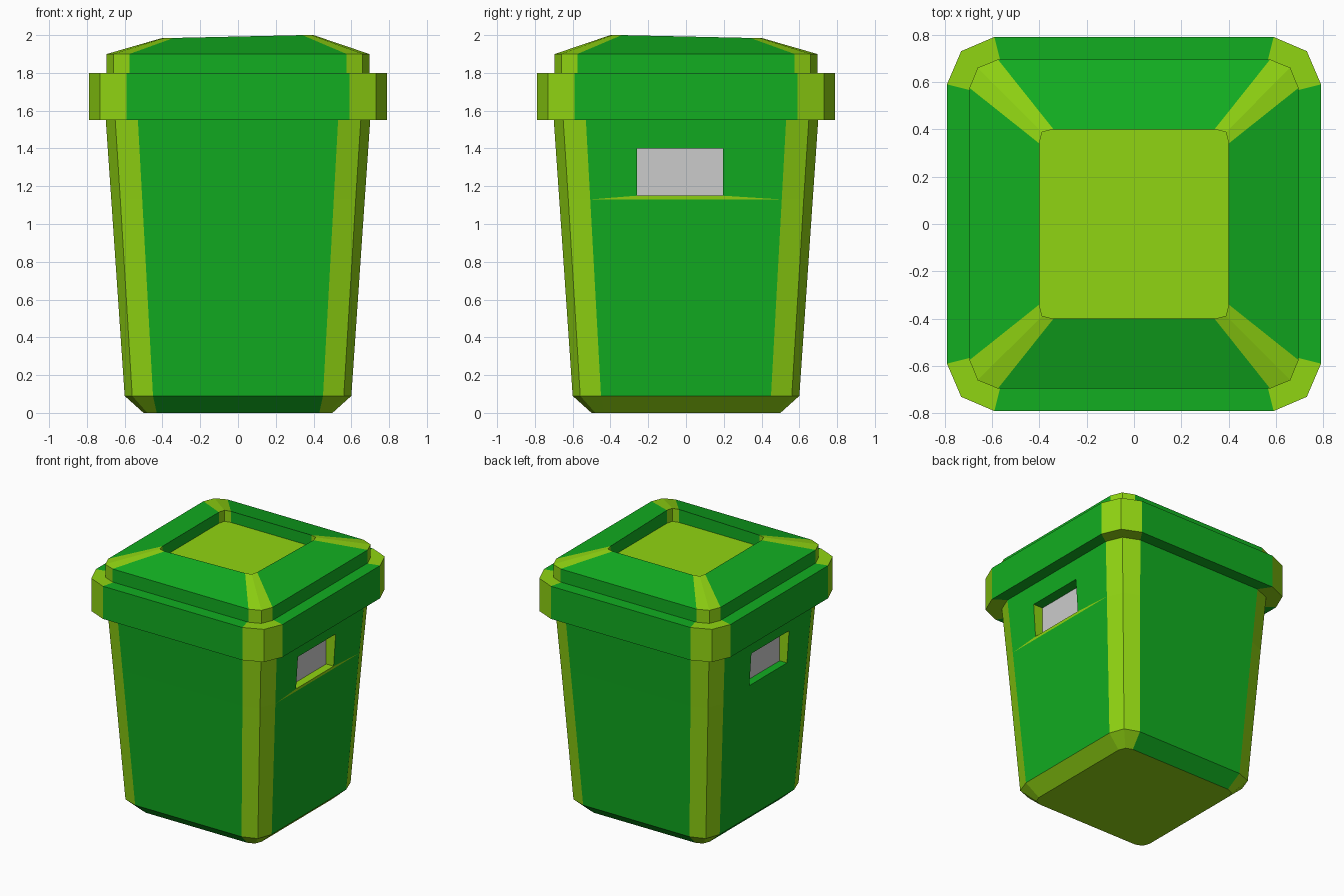
import bpy, bmesh

if "Cube" in bpy.data.objects:
    bpy.data.objects.remove(bpy.data.objects["Cube"])


def material(name, rgb):
    m = bpy.data.materials.new(name)
    m.diffuse_color = (*rgb, 1)
    m.use_nodes = True
    m.node_tree.nodes["Principled BSDF"].inputs["Base Color"].default_value = m.diffuse_color
    return m


GREEN = material("green", (0.006, 0.42, 0.015))
LIME = material("lime", (0.28, 0.66, 0.006))


def ring_points(h, a, c):
    """Twelve-sided square: half width h, flat half length a, corner point c."""
    pts = []
    for k in range(4):
        for x, y in ((h, a), (c, c), (a, h)):
            for _ in range(k):
                x, y = -y, x
            pts.append((x, y))
    return pts


def loft(rings, cap_low=False, cap_high=False):
    """Skin rings of (z, h, a, c); corner facets and caps are lime."""
    bm = bmesh.new()
    loops = [[bm.verts.new((x, y, z)) for x, y in ring_points(h, a, c)]
             for z, h, a, c in rings]
    rows = []
    for lo, hi in zip(loops, loops[1:]):
        row = []
        for i in range(12):
            j = (i + 1) % 12
            f = bm.faces.new((lo[i], lo[j], hi[j], hi[i]))
            f.material_index = 0 if i % 3 == 2 else 1
            row.append(f)
        rows.append(row)
    if cap_low:
        bm.faces.new(loops[0][::-1]).material_index = 1
    if cap_high:
        bm.faces.new(loops[-1]).material_index = 1
    return bm, loops, rows


def finish(bm, name):
    me = bpy.data.meshes.new(name)
    bm.to_mesh(me)
    bm.free()
    me.materials.append(GREEN)
    me.materials.append(LIME)
    ob = bpy.data.objects.new(name, me)
    bpy.context.collection.objects.link(ob)
    return ob


# Tapered body with bevelled base
bm, loops, rows = loft([
    (0.00, 0.50, 0.43, 0.48),
    (0.09, 0.60, 0.45, 0.56),
    (1.13, 0.671, 0.507, 0.623),
    (1.55, 0.70, 0.53, 0.65)], cap_low=True)
rows[0][11].material_index = 1

# Handle recesses in the left and right walls
Y0, Y1, Z0, Z1, DEPTH = -0.26, 0.195, 1.15, 1.40, 0.61


def wall_x(z):
    return 0.671 + (z - 1.13) * 0.029 / 0.42


for side, face in ((1, rows[2][11]), (-1, rows[2][5])):
    mid = face.calc_center_median()
    frame = bmesh.ops.inset_individual(bm, faces=[face], thickness=0.05)["faces"]
    for v in face.verts:
        v.co.y = Y1 if v.co.y > mid.y else Y0
        v.co.z = Z1 if v.co.z > mid.z else Z0
        v.co.x = side * wall_x(v.co.z)
    for f in frame:
        low = f.calc_center_median().z < Z0
        f.material_index = 1 if low and side > 0 else 0
    edges = list(face.edges)
    bmesh.ops.delete(bm, geom=[face], context='FACES_ONLY')
    new = bmesh.ops.extrude_edge_only(bm, edges=edges)["geom"]
    for v in new:
        if isinstance(v, bmesh.types.BMVert):
            v.co.x = side * DEPTH
    for f in new:
        if isinstance(f, bmesh.types.BMFace):
            z = f.calc_center_median().z
            sidewall = Z0 + 0.01 < z < Z1 - 0.01
            f.material_index = 1 if sidewall or (z < 1.2 and side > 0) else 0
bmesh.ops.recalc_face_normals(bm, faces=bm.faces)
finish(bm, "bin_body")

# Grey panels at the back of the recesses
for side, name in ((1, "right_handle_panel"), (-1, "left_handle_panel")):
    quad = [(side * DEPTH, y, z) for y, z in
            ((Y0, Z0), (Y1, Z0), (Y1, Z1), (Y0, Z1))][::side]
    me = bpy.data.meshes.new(name)
    me.from_pydata(quad, [], [(0, 1, 2, 3)])
    bpy.context.collection.objects.link(bpy.data.objects.new(name, me))

# Overhanging rim
bm, _, _ = loft([
    (1.55, 0.69, 0.522, 0.64),
    (1.55, 0.79, 0.59, 0.73),
    (1.80, 0.79, 0.59, 0.73),
    (1.80, 0.69, 0.565, 0.65)])
finish(bm, "rim")

# Sloped lid with sunken top panel, one corner slightly raised
bm, loops, _ = loft([
    (1.80, 0.695, 0.575, 0.66),
    (1.90, 0.695, 0.575, 0.66),
    (1.985, 0.40, 0.34, 0.388),
    (1.90, 0.40, 0.34, 0.388)], cap_high=True)
for v in loops[2]:
    if v.co.x > 0 and v.co.y < 0:
        v.co.z = 2.0
finish(bm, "lid")
